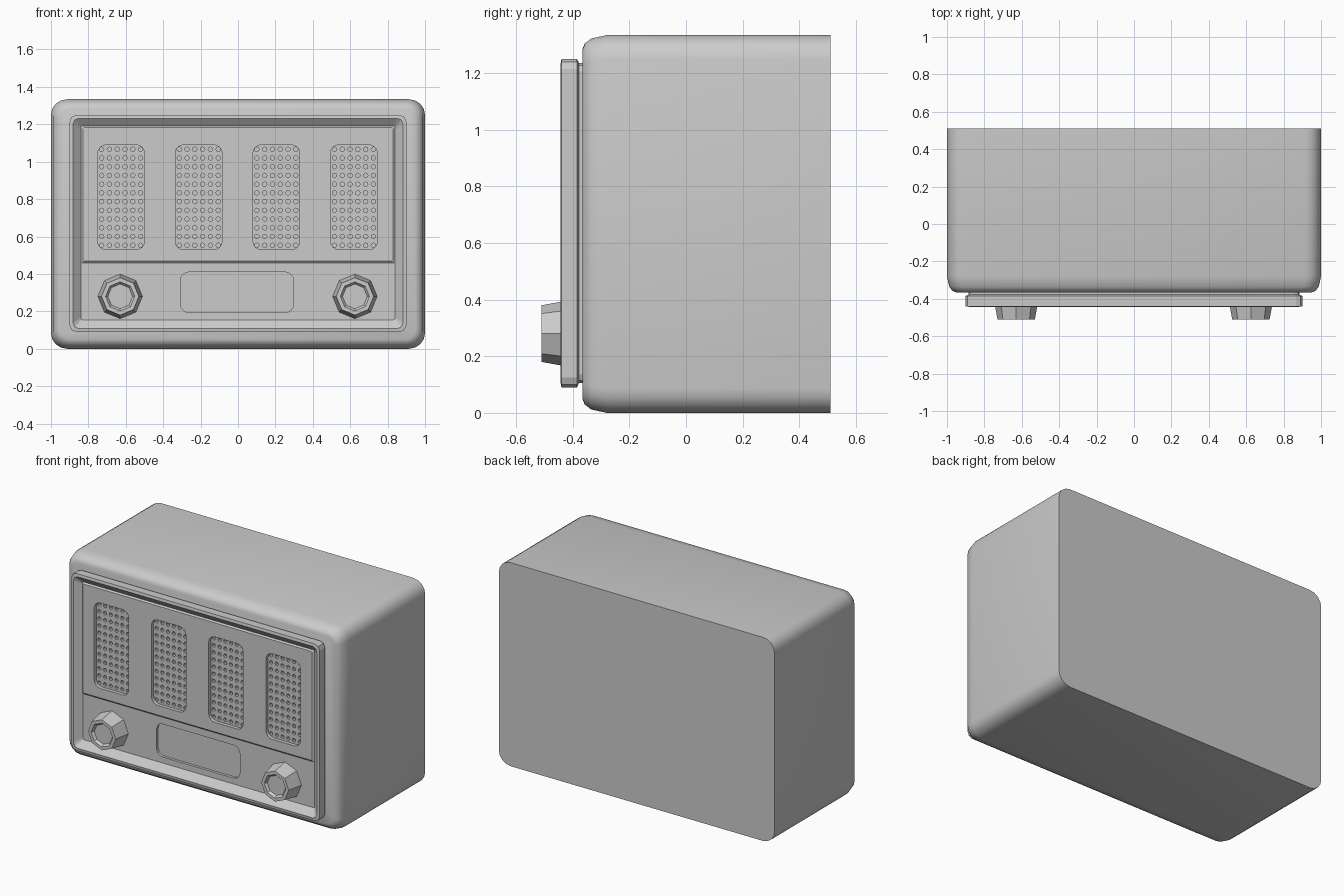
import bpy, bmesh
from math import sin, cos, pi, radians

if "Cube" in bpy.data.objects:
    bpy.data.objects.remove(bpy.data.objects["Cube"])

CZ = 0.667  # height of the cabinet centre


def finish(name, bm, smooth=None):
    bmesh.ops.recalc_face_normals(bm, faces=bm.faces)
    me = bpy.data.meshes.new(name)
    bm.to_mesh(me)
    bm.free()
    ob = bpy.data.objects.new(name, me)
    bpy.context.collection.objects.link(ob)
    if smooth:
        bpy.ops.object.select_all(action='DESELECT')
        ob.select_set(True)
        bpy.context.view_layer.objects.active = ob
        bpy.ops.object.shade_smooth_by_angle(angle=radians(smooth))
    return ob


def rounded(cx, cz, hw, hh, r, seg, y):
    pts = []
    for q, (sx, sz) in enumerate([(1, 1), (-1, 1), (-1, -1), (1, -1)]):
        for i in range(seg + 1):
            a = (q + i / seg) * pi / 2
            pts.append((cx + sx * (hw - r) + r * cos(a), y,
                        cz + sz * (hh - r) + r * sin(a)))
    return pts


def ring(cx, cz, r, n, y):
    return [(cx + r * cos(2 * pi * i / n), y, cz + r * sin(2 * pi * i / n)) for i in range(n)]


def loft(bm, loops):
    rows = [[bm.verts.new(p) for p in loop] for loop in loops]
    n = len(rows[0])
    for a, b in zip(rows, rows[1:]):
        for i in range(n):
            bm.faces.new((a[i], a[(i + 1) % n], b[(i + 1) % n], b[i]))
    bm.faces.new(rows[0])
    bm.faces.new(rows[-1])


def cut(ob, cutter):
    mod = ob.modifiers.new("openings", 'BOOLEAN')
    mod.object = cutter
    mod.operation = 'DIFFERENCE'
    mod.solver = 'EXACT'
    dg = bpy.context.evaluated_depsgraph_get()
    me = bpy.data.meshes.new_from_object(ob.evaluated_get(dg))
    ob.modifiers.clear()
    ob.data = me


# cabinet shell with a rounded front edge
bm = bmesh.new()
loft(bm, [rounded(0, CZ, 1 - d, CZ - d, r, 4, y) for d, r, y in
          [(0, .085, .51), (0, .085, -.28), (.012, .08, -.335),
           (.03, .07, -.358), (.05, .055, -.366)]])
finish("cabinet", bm, 40)

# raised front frame, sloping inwards to the sunken face
bm = bmesh.new()
loft(bm, [rounded(0, .67, hw, hh, r, 2, y) for hw, hh, r, y in
          [(.885, .565, .03, -.30), (.885, .565, .03, -.378), (.9, .58, .035, -.385),
           (.9, .58, .035, -.44), (.882, .562, .03, -.443), (.84, .515, .01, -.405)]])
frame = finish("front_frame", bm)

# speaker panel, slightly proud of the sunken face
bm = bmesh.new()
loft(bm, [rounded(0, .825, .84 - d, .367 - d, .004, 1, y) for d, y in
          [(0, -.40), (0, -.41), (.01, -.418)]])
panel = finish("speaker_panel", bm)

# openings for the four grilles and the dial window
SLOTS = [-.625, -.21, .205, .62]
bm = bmesh.new()
for x in SLOTS:
    loft(bm, [rounded(x, .81, .125, .28, .045, 4, y) for y in (-.5, -.372)])
loft(bm, [rounded(-.005, .302, .302, .108, .045, 4, y) for y in (-.5, -.388)])
cutter = finish("opening_cutter", bm)
cutter.hide_render = True
cut(frame, cutter)
cut(panel, cutter)
bpy.data.objects.remove(cutter)

# perforated grilles, one square cell per hole
for k, cx in enumerate(SLOTS):
    bm = bmesh.new()
    dx, dz = .25 / 6, .56 / 12
    for i in range(6):
        for j in range(12):
            x, z = cx - .125 + dx * (i + .5), .53 + dz * (j + .5)
            outer, rim, deep = [], [], []
            for a in range(8):
                c, s = cos(a * pi / 4), sin(a * pi / 4)
                outer.append(bm.verts.new((x + dx / 2 * round(c), -.395, z + dz / 2 * round(s))))
                rim.append(bm.verts.new((x + .012 * c, -.395, z + .012 * s)))
                deep.append(bm.verts.new((x + .012 * c, -.373, z + .012 * s)))
            for a in range(8):
                b = (a + 1) % 8
                bm.faces.new((outer[a], outer[b], rim[b], rim[a]))
                bm.faces.new((rim[a], rim[b], deep[b], deep[a]))
    bmesh.ops.remove_doubles(bm, verts=bm.verts, dist=.0005)
    finish(f"speaker_grille_{k + 1}", bm)

# eight-sided tapered knobs with a dished face
for side, x in (("left", -.63), ("right", .625)):
    bm = bmesh.new()
    loft(bm, [ring(x, .28, r, 8, y) for r, y in
              [(.12, -.40), (.1, -.51), (.078, -.51), (.066, -.495)]])
    finish(f"{side}_knob", bm)
